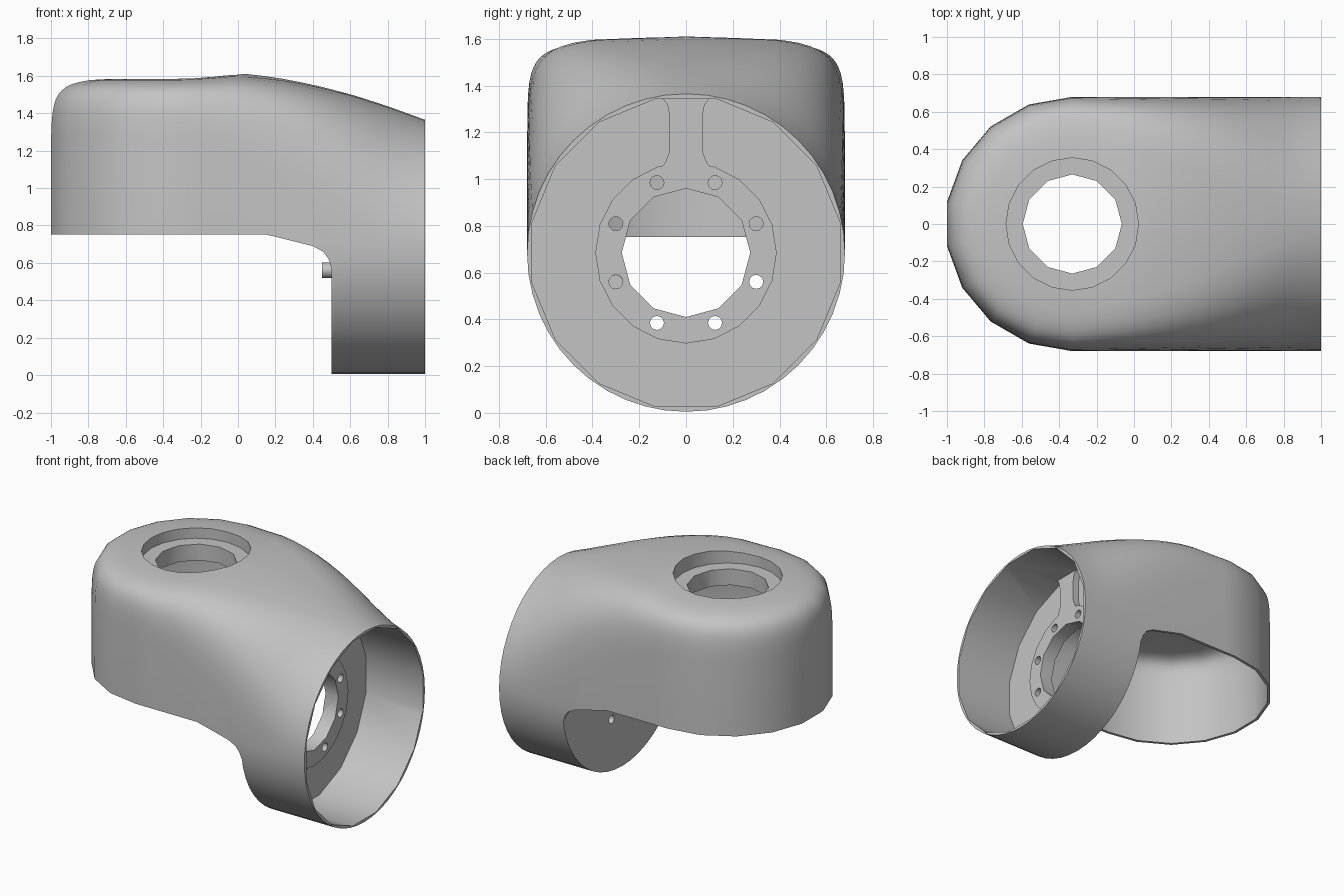
import bpy, bmesh, math
from mathutils import Matrix, Vector

if "Cube" in bpy.data.objects:
    bpy.data.objects.remove(bpy.data.objects["Cube"])

grey = bpy.data.materials.new("housing grey")
grey.use_nodes = True
COLOUR = (0.55, 0.55, 0.55, 1)
grey.diffuse_color = COLOUR
grey.node_tree.nodes["Principled BSDF"].inputs["Base Color"].default_value = COLOUR

R, AXIS_X, MID_Z = 0.68, -0.33, 0.685      # tube radius, upright axis, tube centre
FLANGE_X, RING_X = 0.55, 0.6


def finish(name, bm):
    bmesh.ops.remove_doubles(bm, verts=bm.verts, dist=0.0005)
    bmesh.ops.recalc_face_normals(bm, faces=bm.faces)
    me = bpy.data.meshes.new(name)
    bm.to_mesh(me)
    bm.free()
    me.materials.append(grey)
    ob = bpy.data.objects.new(name, me)
    bpy.context.collection.objects.link(ob)
    return ob


def cylinder(name, radius, start, end, axis, centre, sides, turn=0):
    """Cylinder along X or Z; centre gives the other two coordinates."""
    bm = bmesh.new()
    bmesh.ops.create_cone(bm, cap_ends=True, segments=sides, radius1=radius,
                          radius2=radius, depth=end - start)
    mid = (start + end) / 2
    spin = Matrix.Rotation(turn * math.tau / sides, 4, 'Z')
    if axis == 'X':
        move = Matrix.Translation((mid, *centre)) @ Matrix.Rotation(math.pi / 2, 4, 'Y')
    else:
        move = Matrix.Translation((*centre, mid))
    bm.transform(move @ spin)
    return finish(name, bm)


def prism(name, points, depth):
    """Extrude a flat outline along a vector."""
    bm = bmesh.new()
    face = bm.faces.new([bm.verts.new(p) for p in points])
    out = bmesh.ops.extrude_face_region(bm, geom=[face])
    bmesh.ops.translate(bm, vec=depth,
                        verts=[v for v in out["geom"] if isinstance(v, bmesh.types.BMVert)])
    return finish(name, bm)


def combine(target, tool, operation='DIFFERENCE'):
    mod = target.modifiers.new("shape", 'BOOLEAN')
    mod.operation, mod.solver, mod.object = operation, 'EXACT', tool
    bpy.context.view_layer.objects.active = target
    bpy.ops.object.modifier_apply(modifier=mod.name)
    bpy.data.objects.remove(tool)


def top_height(x):
    """Crown line of the housing."""
    line = [(-2, 1.605), (-0.2, 1.605), (0, 1.615), (0.2, 1.592), (0.4, 1.553),
            (0.6, 1.502), (0.8, 1.438), (1, 1.365)]
    for (x0, z0), (x1, z1) in zip(line, line[1:]):
        if x <= x1:
            return z0 + (z1 - z0) * (x - x0) / (x1 - x0)
    return line[-1][1]


def elbow(name, radius, end_x, ceiling, crown):
    """Half sections swept down one side, round the back and up the other."""
    steps, turns, stations = 24, 9, 14

    def column(x, direction):
        t = max(0, (x - AXIS_X) / (1 - AXIS_X))
        power = 2 + 9 * (1 - t) ** 1.8          # boxy at the back, round at the tube
        height = min(top_height(x), ceiling) - MID_Z
        pts = []
        for i in range(steps + 1):
            a = -math.pi / 2 + math.pi * i / steps
            c, s = max(0, math.cos(a)), math.sin(a)
            if s < 0:
                out, z = c * radius, MID_Z + s * radius
            else:
                wide, up = c ** (2 / power), s ** (2 / power)
                out = radius * wide
                z = MID_Z + up * (height - crown * (1 - t) * wide ** 2)
            pts.append(Vector((x + direction[0] * out, direction[1] * out, z)))
        return pts

    xs = [end_x + (AXIS_X - end_x) * i / stations for i in range(stations)]
    columns = [column(x, (0, 1)) for x in xs]
    for i in range(turns + 1):
        a = math.pi / 2 + math.pi * i / turns
        columns.append(column(AXIS_X, (math.cos(a), math.sin(a))))
    columns += [column(x, (0, -1)) for x in reversed(xs)]
    bm = bmesh.new()
    grid = [[bm.verts.new(p) for p in col] for col in columns]
    for a, b in zip(grid, grid[1:]):
        for i in range(steps):
            bm.faces.new((a[i], a[i + 1], b[i + 1], b[i]))
    bmesh.ops.remove_doubles(bm, verts=bm.verts, dist=0.0005)
    bmesh.ops.holes_fill(bm, edges=[e for e in bm.edges if e.is_boundary], sides=0)
    return finish(name, bm)


# Outer shell, hollowed from below
housing = elbow("elbow_housing", R, 1.0, 9, 0.055)
combine(housing, elbow("cavity", R - 0.02, 0.499, 1.395, 0))
step = [(-1.3, -0.3), (0.5, -0.3), (0.5, 0.57), (0.485, 0.62), (0.455, 0.66),
        (0.4, 0.69), (0.28, 0.72), (0.15, 0.752), (-1.3, 0.752)]
combine(housing, prism("underside", [(x, -1, z) for x, z in step], (0, 2, 0)))

# Side tube bore with raised bolting ring and rib
combine(housing, cylinder("bore", R - 0.009, FLANGE_X, 1.3, 'X', (0, MID_Z), 16, 0.5))
root = FLANGE_X - 0.025
combine(housing, cylinder("ring", 0.388, root, RING_X, 'X', (0, MID_Z), 20), 'UNION')
half = [(0.13, 1.02), (0.09, 1.07), (0.07, 1.12), (0.07, 1.27), (0.08, 1.32), (0.11, 1.355)]
outline = half + [(-y, z) for y, z in reversed(half)]
combine(housing, prism("rib", [(root, y, z) for y, z in outline], (RING_X - 0.002 - root, 0, 0)), 'UNION')
combine(housing, cylinder("side_hole", 0.275, 0.4, 0.8, 'X', (0, MID_Z), 12))
for i in range(8):
    a = math.pi / 8 + i * math.pi / 4
    spot = (0.325 * math.cos(a), MID_Z + 0.325 * math.sin(a))
    combine(housing, cylinder("bolt_hole", 0.03, 0.4, 0.8, 'X', spot, 12))

# Top recess and opening
combine(housing, cylinder("recess", 0.354, 1.51, 1.8, 'Z', (AXIS_X, 0), 20))
combine(housing, cylinder("top_hole", 0.265, 1.2, 1.8, 'Z', (AXIS_X, 0), 12))

# Short blind sleeve behind one bolt hole
spot = (-0.3, 0.56)
sleeve = cylinder("bolt_sleeve", 0.042, 0.45, 0.51, 'X', spot, 12)
combine(sleeve, cylinder("sleeve_bore", 0.03, 0.46, 0.6, 'X', spot, 12))

# Smooth shading with crisp edges
for ob in (housing, sleeve):
    bpy.ops.object.select_all(action='DESELECT')
    ob.select_set(True)
    bpy.context.view_layer.objects.active = ob
    bpy.ops.object.shade_smooth_by_angle(angle=math.radians(32))
